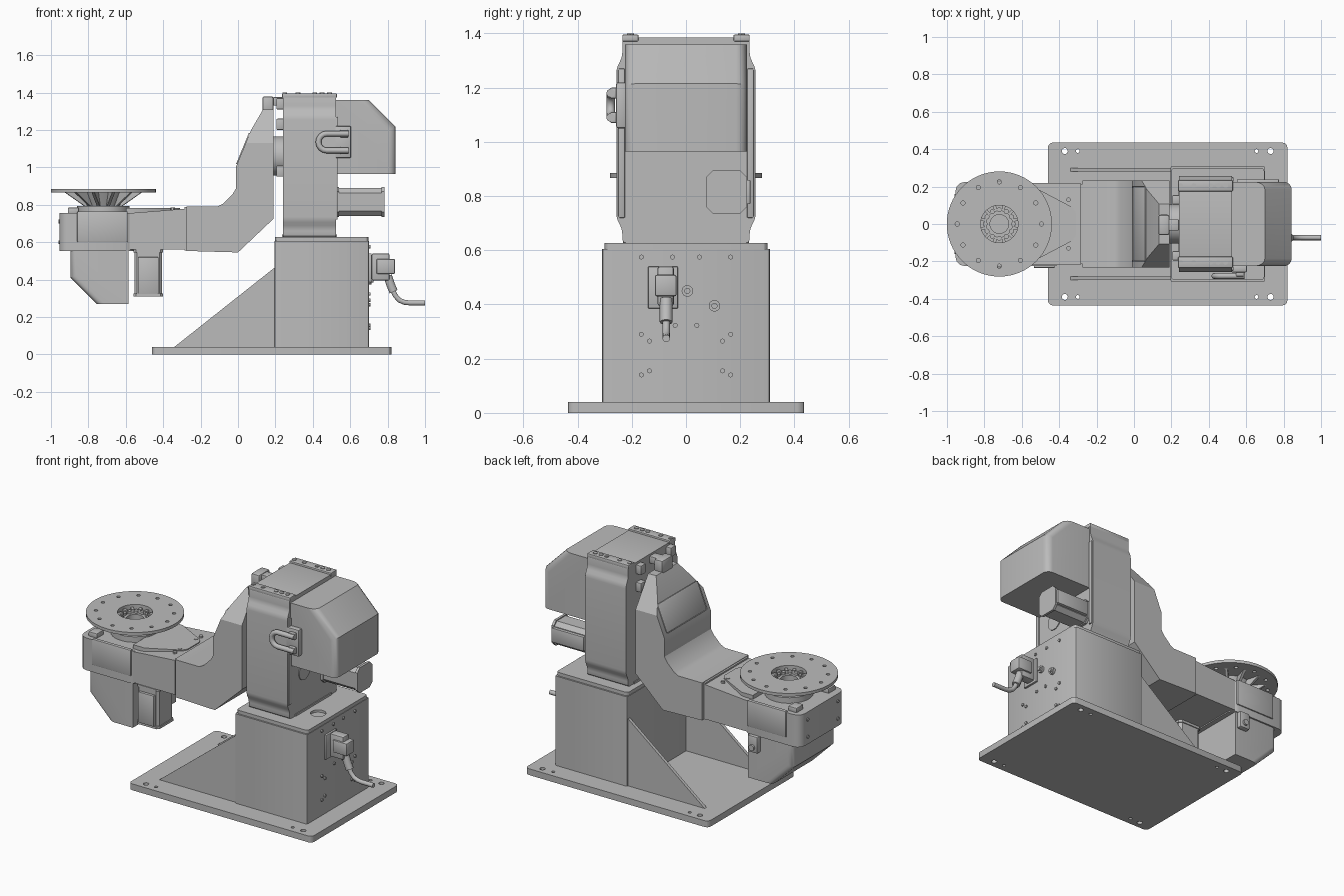
import bpy, bmesh, math
from mathutils import Matrix, Vector

if "Cube" in bpy.data.objects:
    bpy.data.objects.remove(bpy.data.objects["Cube"], do_unlink=True)

grey = bpy.data.materials.new("machine grey")
grey.use_nodes = True
grey.diffuse_color = (0.5, 0.5, 0.5, 1)
grey.node_tree.nodes["Principled BSDF"].inputs["Base Color"].default_value = (0.5, 0.5, 0.5, 1)
parts = []


def finish(name, bm):
    bmesh.ops.recalc_face_normals(bm, faces=bm.faces)
    me = bpy.data.meshes.new(name)
    bm.to_mesh(me)
    bm.free()
    me.materials.append(grey)
    ob = bpy.data.objects.new(name, me)
    bpy.context.collection.objects.link(ob)
    parts.append(ob)
    return ob


def prism(name, pts, axis, a, b, bevel=0, seg=3, where=None, planes=()):
    """Extrude a 2D profile along an axis, trim by planes, round the chosen edges."""
    place = {"x": lambda p, d: (d, p[0], p[1]),
             "y": lambda p, d: (p[0], d, p[1]),
             "z": lambda p, d: (p[0], p[1], d)}[axis]
    bm = bmesh.new()
    lo = [bm.verts.new(place(p, a)) for p in pts]
    hi = [bm.verts.new(place(p, b)) for p in pts]
    bm.faces.new(lo)
    bm.faces.new(hi)
    for i in range(len(pts)):
        j = (i + 1) % len(pts)
        bm.faces.new((lo[i], lo[j], hi[j], hi[i]))
    bmesh.ops.recalc_face_normals(bm, faces=bm.faces)
    for co, no in planes:
        bmesh.ops.bisect_plane(bm, geom=bm.verts[:] + bm.edges[:] + bm.faces[:],
                               plane_co=co, plane_no=no, clear_outer=True)
        bmesh.ops.holes_fill(bm, edges=[e for e in bm.edges if e.is_boundary])
    if bevel:
        edges = [e for e in bm.edges if where is None or where(e.verts[0].co, e.verts[1].co)]
        bmesh.ops.bevel(bm, geom=edges, offset=bevel, segments=seg, profile=0.5, affect="EDGES")
    return finish(name, bm)


def box(name, x, y, z, bevel=0, seg=2, where=None):
    return prism(name, [(x[0], y[0]), (x[1], y[0]), (x[1], y[1]), (x[0], y[1])],
                 "z", z[0], z[1], bevel, seg, where)


def upright(p, q):
    return abs(p.x - q.x) + abs(p.y - q.y) < 1e-4


def along_x(p, q):
    return abs(p.z - q.z) + abs(p.y - q.y) < 1e-4


def cylinders(name, centres, r, depth, axis="z", seg=24):
    rot = {"x": Matrix.Rotation(math.pi / 2, 4, "Y"),
           "y": Matrix.Rotation(math.pi / 2, 4, "X"), "z": Matrix()}[axis]
    bm = bmesh.new()
    for c in centres:
        bmesh.ops.create_cone(bm, cap_ends=True, segments=seg, radius1=r, radius2=r,
                              depth=depth, matrix=Matrix.Translation(c) @ rot)
    return finish(name, bm)


def drill(ob, cutter):
    mod = ob.modifiers.new("holes", "BOOLEAN")
    mod.operation, mod.solver, mod.object = "DIFFERENCE", "EXACT", cutter
    bpy.context.view_layer.objects.active = ob
    bpy.ops.object.modifier_apply(modifier=mod.name)
    parts.remove(cutter)
    bpy.data.objects.remove(cutter, do_unlink=True)


def tube(name, pts, r):
    cu = bpy.data.curves.new(name, "CURVE")
    cu.dimensions, cu.bevel_depth, cu.bevel_resolution, cu.use_fill_caps = "3D", r, 3, True
    sp = cu.splines.new("POLY")
    sp.points.add(len(pts) - 1)
    for p, co in zip(sp.points, pts):
        p.co = (*co, 1)
    cu.materials.append(grey)
    ob = bpy.data.objects.new(name, cu)
    bpy.context.collection.objects.link(ob)


def ring(c, r, n):
    return [(c[0] + r * math.cos(math.tau * i / n), c[1] + r * math.sin(math.tau * i / n), c[2])
            for i in range(n)]


# Base plate with corner holes
plate = box("base_plate", (-0.46, 0.82), (-0.435, 0.435), (0, 0.04), 0.025, 3, upright)
drill(plate, cylinders("cut", [(x, y, 0.02) for x in (-0.37, 0.73) for y in (-0.39, 0.39)], 0.016, 0.1))
drill(plate, cylinders("cut", [(x, y, 0.02) for x in (-0.30, 0.655) for y in (-0.39, 0.39)], 0.01, 0.1))

# Pedestal, lid and gussets
box("pedestal", (0.195, 0.70), (-0.31, 0.31), (0.04, 0.605), 0.012, 2, upright)
lid = box("pedestal_lid", (0.198, 0.697), (-0.30, 0.30), (0.605, 0.627), 0.02, 3, upright)
drill(lid, cylinders("cut", [(0.61, -0.07, 0.627)], 0.045, 0.03))
for s, n in ((-1, "right"), (1, "left")):
    prism("gusset_" + n, [(-0.34, 0.04), (0.197, 0.04), (0.197, 0.465)], "y", s * 0.28, s * 0.30)

# Pedestal back fasteners and sockets
bolts = [(0.702, s * y, z) for s in (-1, 1) for y, z in
         ((0.165, 0.575), (0.05, 0.575), (0.165, 0.29), (0.135, 0.265),
          (0.165, 0.14), (0.135, 0.155), (0.04, 0.323))]
cylinders("pedestal_bolts", bolts, 0.009, 0.012, "x", 12)
cylinders("pedestal_sockets", [(0.705, 0.005, 0.45), (0.705, 0.105, 0.395)], 0.021, 0.02, "x")
cylinders("pedestal_socket_pins", [(0.71, 0.005, 0.45), (0.71, 0.105, 0.395)], 0.011, 0.03, "x")

# Cable connector
box("connector_plate", (0.70, 0.715), (-0.14, -0.03), (0.385, 0.54), 0.004)
box("connector_body", (0.715, 0.81), (-0.105, -0.045), (0.395, 0.54), 0.008)
box("connector_latch", (0.74, 0.84), (-0.115, -0.035), (0.43, 0.51), 0.008)
tube("connector_gland", [(0.80, -0.073, 0.42), (0.815, -0.073, 0.375), (0.832, -0.073, 0.335)], 0.024)
tube("cable", [(0.825, -0.073, 0.35), (0.84, -0.073, 0.315), (0.862, -0.073, 0.29),
               (0.89, -0.073, 0.278), (0.92, -0.073, 0.275), (1.0, -0.073, 0.275)], 0.014)

# Upright column
half = [(0.235, 0.627), (0.235, 0.675), (0.257, 0.72), (0.257, 1.27), (0.235, 1.315), (0.235, 1.385)]
prism("column", half + [(-y, z) for y, z in reversed(half)], "x", 0.24, 0.525, 0.015, 3, along_x)
box("column_foot", (0.235, 0.53), (-0.18, 0.18), (0.62, 0.64))
for s, n in ((-1, "right"), (1, "left")):
    box("column_top_strip_" + n, (0.236, 0.528), sorted((s * 0.175, s * 0.235)), (1.37, 1.396), 0.005)
    box("column_back_rail_" + n, (0.515, 0.532), sorted((s * 0.225, s * 0.25)), (0.72, 1.27), 0.004)
cylinders("column_top_bolts", [(x, y, 1.397) for x in (0.25, 0.32, 0.41, 0.45, 0.49) for y in (-0.205, 0.205)],
          0.013, 0.006, seg=16)
cylinders("column_back_cap", [(0.526, -0.09, 0.88)], 0.055, 0.008, "x", 32)
for y in (-0.17, 0.13):
    for i, (a, b) in enumerate(((1.31, 1.37), (1.20, 1.26), (0.95, 1.01))):
        box(f"column_clamp_{i}", (0.205, 0.25), (y - 0.025, y + 0.025), (a, b), 0.006)

# Upper motor cover
prism("motor_cover", [(0.525, 0.965), (0.843, 0.965), (0.843, 1.215), (0.70, 1.36), (0.525, 1.36)],
      "y", -0.225, 0.225, 0.04, 4,
      lambda p, q: abs(p.y - q.y) < 1e-4 and min(p.x, q.x) > 0.69 and abs(p.z - q.z) > 0.05)

# Servo motors: chamfered square barrels with end caps
def servo(name, axis, u, v, a, b, c=0.025):
    def outline(k):
        (u0, u1), (v0, v1) = (u[0] + k, u[1] - k), (v[0] + k, v[1] - k)
        return [(u0 + c, v0), (u1 - c, v0), (u1, v0 + c), (u1, v1 - c),
                (u1 - c, v1), (u0 + c, v1), (u0, v1 - c), (u0, v0 + c)]
    prism(name + "_barrel", outline(0.006), axis, a, b)
    d = (b - a) * 0.06
    for i, (s, e) in enumerate(((a, a + d), (b - d, b))):
        prism(f"{name}_cap_{i}", outline(0), axis, s, e)


servo("column_motor", "x", (0.075, 0.225), (0.735, 0.895), 0.525, 0.782)
box("column_motor_plug", (0.55, 0.775), (0.21, 0.238), (0.77, 0.86), 0.004)
servo("wrist_motor", "z", (-0.56, -0.40), (-0.225, -0.06), 0.56, 0.31, 0.015)
box("wrist_motor_plug", (-0.535, -0.425), (-0.235, -0.215), (0.325, 0.52), 0.004)

# Side handle
box("handle_plate", (0.515, 0.605), (-0.258, -0.22), (1.05, 1.22), 0.008)
arc = [(0.475 - 0.045 * math.sin(t), -0.278, 1.135 + 0.045 * math.cos(t))
       for t in [math.pi * i / 8 for i in range(9)]]
tube("handle_loop", [(0.59, -0.278, 1.18)] + arc + [(0.59, -0.278, 1.09)], 0.016)
for z in (1.09, 1.18):
    box("handle_foot", (0.545, 0.59), (-0.28, -0.25), (z - 0.02, z + 0.02), 0.005)

# Rotary joint and swinging arm
cylinders("arm_joint", [(0.21, 0, 1.06)], 0.105, 0.1, "x", 48)
prism("arm", [(0.19, 1.31), (0.134, 1.31), (0.07, 1.2), (-0.012, 1.0), (-0.012, 0.885), (-0.03, 0.855),
              (-0.08, 0.805), (-0.11, 0.79), (-0.275, 0.79), (-0.275, 0.553), (0, 0.545), (0.19, 0.725)],
      "y", -0.232, 0.232,
      planes=[(Vector((0, s * 0.232, 1.13)), Vector((0, s * 0.18, 0.125))) for s in (-1, 1)])
box("arm_top_stop", (0.13, 0.19), (-0.06, 0.05), (1.29, 1.38), 0.012)
box("arm_stop_pad", (0.185, 0.24), (-0.035, 0.025), (1.33, 1.375), 0.005)
slope = Matrix.Rotation(math.atan2(0.082, 0.2), 4, "Y")
cover = box("arm_cover_plate", (-0.005, 0.005), (-0.20, 0.20), (-0.09, 0.09), 0.01)
cover.matrix_world = Matrix.Translation((0.029, 0, 1.1)) @ slope
prism("arm_seam", [(-0.287, 0.555), (-0.275, 0.555), (-0.275, 0.787), (-0.287, 0.787)], "y", -0.215, 0.215)

# Wrist housing
prism("wrist_neck", [(-0.58, 0.56), (-0.285, 0.56), (-0.285, 0.778), (-0.58, 0.755)], "y", -0.22, 0.22)
box("wrist_body", (-0.955, -0.555), (-0.225, 0.225), (0.553, 0.757), 0.05, 3, upright)
prism("wrist_top_web", [(-0.60, 0.19), (-0.52, 0.19), (-0.33, 0.09), (-0.31, 0.06), (-0.31, -0.06),
                        (-0.33, -0.09), (-0.52, -0.19), (-0.60, -0.19)], "z", 0.75, 0.782)
cylinders("wrist_turntable_seat", [(-0.72, 0, 0.77)], 0.14, 0.044, seg=48)
for s in (-1, 1):
    box("wrist_top_lug", (-0.91, -0.85), (s * 0.16 - 0.035, s * 0.16 + 0.035), (0.75, 0.785), 0.006)
    box("wrist_side_rib", (-0.86, -0.59), (s * 0.22 - 0.012, s * 0.22 + 0.012), (0.60, 0.765), 0.006)
    cylinders("wrist_neck_bolts", [(-0.35, s * 0.13, 0.778), (-0.35, s * 0.08, 0.778)], 0.012, 0.014, seg=12)
cylinders("wrist_end_bolts", [(-0.956, y, z) for y in (-0.15, 0.15) for z in (0.60, 0.71)], 0.01, 0.01, "x", 12)

# Lower wrist cover
prism("wrist_motor_cover", [(-0.585, 0.555), (-0.585, 0.27), (-0.755, 0.27), (-0.895, 0.41), (-0.895, 0.555)],
      "y", -0.215, 0.215, 0.03, 4,
      lambda p, q: abs(p.y - q.y) < 1e-4 and max(p.x, q.x) < -0.74 and abs(p.z - q.z) > 0.05)
box("wrist_cover_clamp", (-0.67, -0.60), (0.20, 0.245), (0.45, 0.555), 0.008)
cylinders("wrist_cover_clamp_bolt", [(-0.635, 0.247, 0.485)], 0.018, 0.02, "y", 16)

# Mounting flange: turned profile with a recessed hub
bm = bmesh.new()
prof = [(0.05, 0.78), (0.05, 0.845), (0.1, 0.845), (0.1, 0.885), (0.281, 0.885),
        (0.281, 0.866), (0.13, 0.866), (0.085, 0.78)]
vs = [bm.verts.new((-0.72 + r, 0, z)) for r, z in prof]
es = [bm.edges.new((vs[i], vs[(i + 1) % len(vs)])) for i in range(len(vs))]
bmesh.ops.spin(bm, geom=vs + es, cent=(-0.72, 0, 0), axis=(0, 0, 1), angle=math.tau, steps=64)
bmesh.ops.remove_doubles(bm, verts=bm.verts, dist=1e-4)
flange = finish("flange", bm)
drill(flange, cylinders("cut", ring((-0.72, 0, 0.875), 0.225, 12), 0.011, 0.06, seg=16))
cylinders("flange_hub_bolts", ring((-0.72, 0, 0.85), 0.076, 12), 0.013, 0.02, seg=12)
for i in range(12):
    rib = prism(f"flange_rib_{i}", [(0.07, 0.79), (0.10, 0.79), (0.215, 0.868), (0.07, 0.868)], "y", -0.008, 0.008)
    rib.matrix_world = Matrix.Translation((-0.72, 0, 0)) @ Matrix.Rotation(math.tau * (i + 0.5) / 12, 4, "Z")

# Smooth shading with sharp edges kept
bpy.ops.object.select_all(action="DESELECT")
for ob in parts:
    ob.select_set(True)
bpy.context.view_layer.objects.active = parts[0]
bpy.ops.object.shade_smooth_by_angle(angle=math.radians(30))
